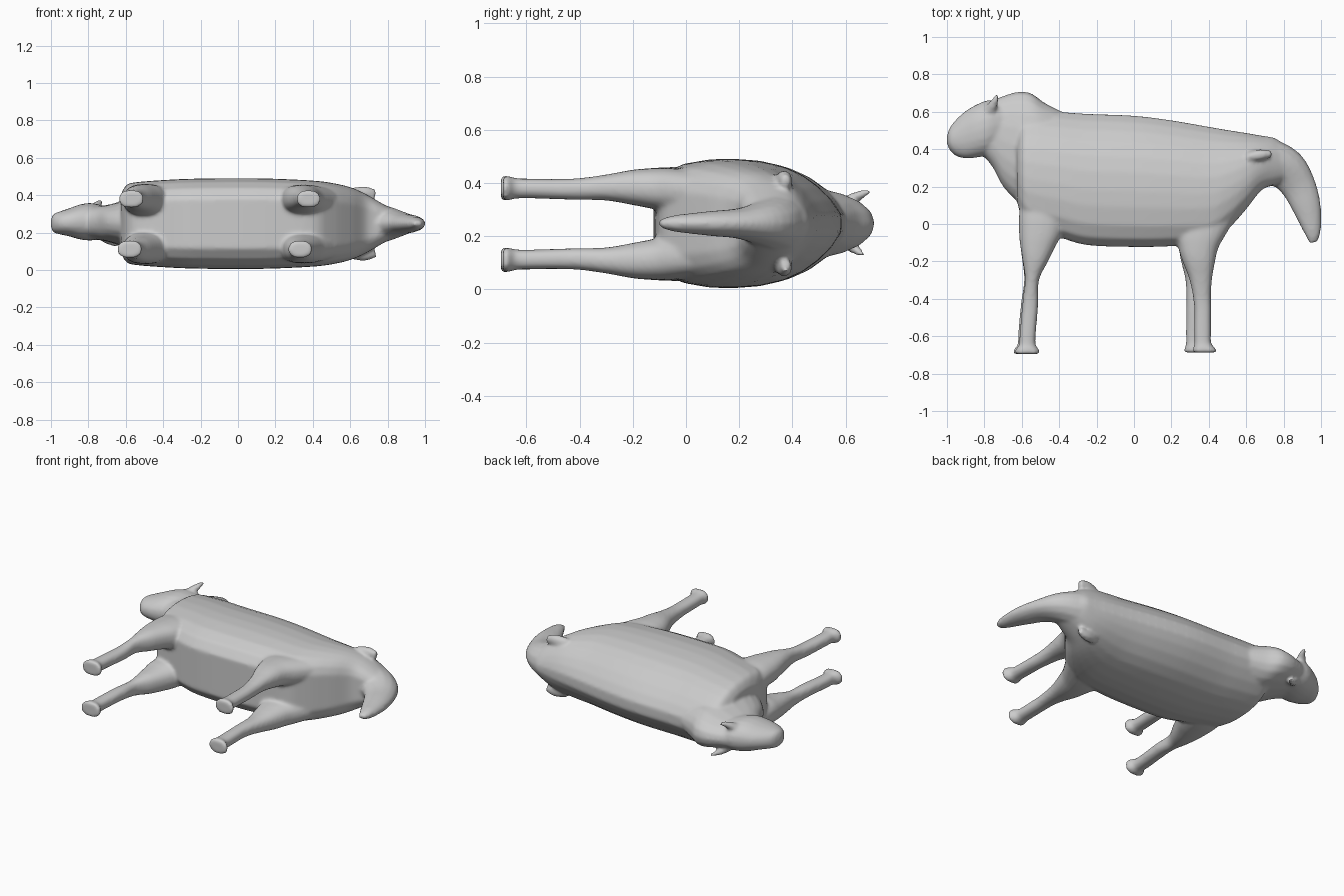
import bpy, bmesh, math
from mathutils import Vector

ZC = 0.248  # mid-plane of the animal, which lies on its side
bm = bmesh.new()

def smooth_rows(rows, n=4):
    """Catmull-Rom interpolation of station rows."""
    out = []
    for i in range(len(rows) - 1):
        p = [rows[max(i - 1, 0)], rows[i], rows[i + 1], rows[min(i + 2, len(rows) - 1)]]
        for k in range(n):
            t = k / n
            out.append([0.5 * (2 * b + (c - a) * t + (2 * a - 5 * b + 4 * c - d) * t * t
                               + (3 * b - a - 3 * c + d) * t ** 3) for a, b, c, d in zip(*p)])
    out.append(list(rows[-1]))
    return out

def loft(rings):
    """Skin a list of point rings and cap both ends."""
    vs = [[bm.verts.new(p) for p in r] for r in rings]
    n = len(vs[0])
    new = []
    for a, b in zip(vs, vs[1:]):
        for i in range(n):
            new.append(bm.faces.new((a[i], a[(i + 1) % n], b[(i + 1) % n], b[i])))
    new += [bm.faces.new(vs[0][::-1]), bm.faces.new(vs[-1])]
    bmesh.ops.recalc_face_normals(bm, faces=new)

def oval(c, u, v, e=0.85, n=20):
    pts = []
    for i in range(n):
        a = 2 * math.pi * i / n
        f = lambda s: math.copysign(abs(s) ** e, s)
        pts.append(c + u * f(math.cos(a)) + v * f(math.sin(a)))
    return pts

Y, Z = Vector((0, 1, 0)), Vector((0, 0, 1))

# barrel: stations of x, belly y, back y, half width; profile is height / width fraction
half = [(0, .55), (.06, .78), (.16, .92), (.3, .99), (.42, 1), (.56, .97), (.68, .89),
        (.78, .76), (.87, .57), (.94, .36), (.99, .14)]
profile = half + [(t, -w) for t, w in reversed(half)]
barrel = [(-.625, .12, .52, .16), (-.595, .02, .59, .208), (-.54, -.03, .61, .222),
          (-.4, -.07, .605, .233), (-.25, -.112, .595, .24), (0, -.122, .585, .243),
          (.2, -.118, .56, .24), (.4, -.10, .525, .23), (.5, -.03, .507, .218),
          (.6, .08, .49, .195), (.68, .18, .475, .16), (.75, .21, .462, .12), (.8, .23, .43, .09)]
loft([[Vector((x, b + (t - b) * f, ZC + w * h)) for f, w in profile]
      for x, b, t, h in smooth_rows(barrel)])

# neck with hump, and head: x, low y, high y, half width, z centre
neck = [(-.84, .40, .62, .085, .255), (-.76, .31, .66, .09, .252), (-.7, .2, .685, .098, .25),
        (-.62, .12, .708, .12, .248), (-.55, .12, .70, .135, .248), (-.48, .2, .65, .13, .248),
        (-.38, .3, .598, .09, .248)]
head = [(-1.0, .43, .47, .022, .25), (-.985, .395, .515, .05, .25), (-.95, .363, .56, .062, .252),
        (-.9, .35, .605, .076, .255), (-.84, .355, .64, .095, .257), (-.78, .37, .662, .1, .258),
        (-.7, .42, .66, .085, .253)]
for rows in (neck, head):
    loft([oval(Vector((x, (a + b) / 2, zc)), Y * ((b - a) / 2), Z * h, .92)
          for x, a, b, h, zc in smooth_rows(rows)])

# legs: y, x from, x to, z from, z to (z measured from the outside of the body)
def leg(rows, mirror, shift):
    rings = []
    for y, x0, x1, z0, z1 in smooth_rows(rows):
        dx = shift * min(1, max(0, (-y - .15) / .3))
        zc = (z0 + z1) / 2
        zc = 2 * ZC - zc - .004 if mirror else zc
        rings.append(oval(Vector(((x0 + x1) / 2 + dx, y, zc)),
                          Vector(((x1 - x0) / 2, 0, 0)), Z * ((z1 - z0) / 2)))
    loft(rings)

front_leg = [(.2, -.60, -.34, .06, .2), (.05, -.615, -.36, .035, .2), (-.05, -.615, -.385, .032, .2),
             (-.12, -.608, -.42, .035, .185), (-.2, -.596, -.46, .042, .172), (-.3, -.585, -.51, .06, .155),
             (-.42, -.60, -.515, .075, .155), (-.58, -.615, -.528, .075, .15), (-.645, -.618, -.53, .073, .151),
             (-.67, -.638, -.512, .065, .158), (-.695, -.642, -.508, .064, .159)]
back_leg = [(.2, .26, .6, .07, .2), (.05, .22, .55, .045, .2), (-.05, .215, .495, .036, .2),
            (-.12, .235, .455, .036, .19), (-.2, .255, .43, .042, .175), (-.3, .285, .405, .06, .158),
            (-.42, .298, .39, .075, .155), (-.58, .298, .388, .076, .15), (-.64, .298, .39, .073, .151),
            (-.668, .290, .415, .065, .158), (-.688, .287, .418, .064, .159)]
for m in (False, True):
    leg(front_leg, m, 0.004 if m else -0.004)
    leg(back_leg, m, 0.024 if m else -0.02)

# tubes along a path in the side plane: x, y, z, radius in plane, radius across
def tube(rows):
    rows = smooth_rows(rows)
    rings = []
    for i, r in enumerate(rows):
        d = Vector(rows[min(i + 1, len(rows) - 1)][:3]) - Vector(rows[max(i - 1, 0)][:3])
        u = Vector((-d.y, d.x, 0)).normalized()
        rings.append(oval(Vector(r[:3]), u * r[3], d.cross(u).normalized() * r[4], 1, 14))
    loft(rings)

# tail
tube([(.64, .34, ZC, .13, .15), (.74, .325, ZC, .125, .115), (.82, .285, ZC, .112, .085),
      (.88, .2, ZC, .095, .058), (.92, .1, ZC, .08, .048), (.944, .01, ZC, .06, .038),
      (.955, -.05, ZC, .043, .03), (.957, -.10, ZC, .022, .015)])

# ears
tube([(-.775, .60, .32, .035, .03), (-.75, .645, .35, .024, .02), (-.73, .69, .37, .01, .01)])
tube([(-.73, .59, .19, .035, .03), (-.69, .63, .155, .024, .02), (-.64, .665, .13, .01, .01)])

# hip knobs
for s in (-1, 1):
    tube([(.62, .36, ZC + s * .145, .03, .05), (.68, .37, ZC + s * .165, .03, .035),
          (.735, .375, ZC + s * .155, .018, .025)])

# fuse everything into one smooth skin
me = bpy.data.meshes.new("animal_body")
bm.to_mesh(me)
bm.free()
body = bpy.data.objects.new("animal_body", me)
bpy.context.collection.objects.link(body)
rem = body.modifiers.new("fuse", 'REMESH')
rem.mode = 'VOXEL'
rem.voxel_size = 0.01
rem.use_smooth_shade = True
sm = body.modifiers.new("soften", 'SMOOTH')
sm.factor = 0.5
sm.iterations = 8
